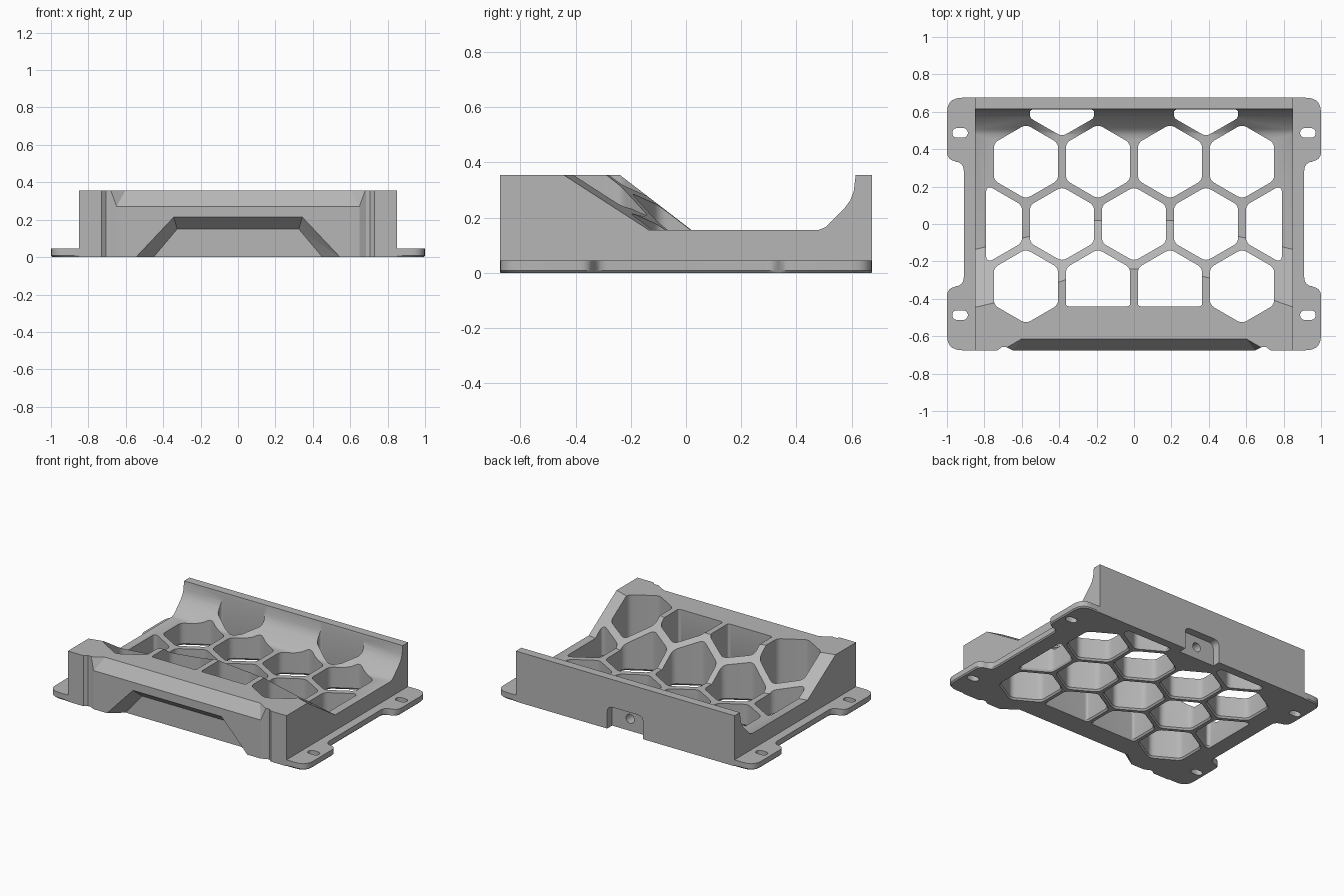
import bpy, bmesh, math
from mathutils import Vector

if "Cube" in bpy.data.objects:
    bpy.data.objects.remove(bpy.data.objects["Cube"])

grey = bpy.data.materials.new("satin grey")
grey.use_nodes = True
grey.diffuse_color = (0.47, 0.47, 0.47, 1)
grey.node_tree.nodes["Principled BSDF"].inputs["Base Color"].default_value = (0.47, 0.47, 0.47, 1)


def make(name, bm):
    bmesh.ops.recalc_face_normals(bm, faces=bm.faces[:])
    mesh = bpy.data.meshes.new(name)
    bm.to_mesh(mesh)
    bm.free()
    mesh.materials.append(grey)
    ob = bpy.data.objects.new(name, mesh)
    bpy.context.collection.objects.link(ob)
    return ob


def loft(bm, rings):
    """Skin equal-length rings of points and cap both ends."""
    vs = [[bm.verts.new(p) for p in r] for r in rings]
    n = len(vs[0])
    for a, b in zip(vs, vs[1:]):
        for i in range(n):
            j = (i + 1) % n
            bm.faces.new((a[i], a[j], b[j], b[i]))
    bm.faces.new(vs[0][::-1])
    bm.faces.new(vs[-1])


def prism(bm, pts, z0, z1):
    loft(bm, [[(p[0], p[1], z) for p in pts] for z in (z0, z1)])


def hull(name, pts):
    bm = bmesh.new()
    for p in pts:
        bm.verts.new(p)
    res = bmesh.ops.convex_hull(bm, input=bm.verts[:])
    bmesh.ops.delete(bm, geom=[v for v in bm.verts if not v.link_faces], context='VERTS')
    return make(name, bm)


def rounded(pts, r, steps=5):
    """Round every corner of a flat outline."""
    pts = [Vector(p) for p in pts]
    out = []
    for i, p in enumerate(pts):
        a, b = pts[i - 1] - p, pts[(i + 1) % len(pts)] - p
        d = min(r, 0.45 * a.length, 0.45 * b.length)
        a, b = p + a.normalized() * d, p + b.normalized() * d
        for k in range(steps + 1):
            t = k / steps
            out.append(a * (1 - t) ** 2 + p * 2 * t * (1 - t) + b * t * t)
    return out


def clip(pts, axis, limit, sign):
    """Keep the part of an outline where sign * (coordinate - limit) <= 0."""
    out = []
    for i, p in enumerate(pts):
        q = pts[(i + 1) % len(pts)]
        dp, dq = sign * (p[axis] - limit), sign * (q[axis] - limit)
        if dp <= 0:
            out.append(p)
        if dp * dq < 0:
            out.append(p.lerp(q, dp / (dp - dq)))
    return out


def combine(target, other, op):
    mod = target.modifiers.new(op, 'BOOLEAN')
    mod.operation, mod.solver, mod.object = op, 'EXACT', other
    bpy.context.view_layer.objects.active = target
    bpy.ops.object.modifier_apply(modifier=mod.name)
    bpy.data.objects.remove(other)


# Main block
W, D, H = 0.85, 0.675, 0.355
bm = bmesh.new()
prism(bm, [(-W, -D), (W, -D), (W, D), (-W, D)], 0, H)
body = make("tray_body", bm)

# Cradle hollow: angled front ramp, flat floor and curved back
FLOOR = 0.155
cove = [(0.48, FLOOR), (0.505, 0.165), (0.575, 0.235), (0.595, 0.262),
        (0.608, 0.295), (0.615, H), (0.615, 0.45)]
rings = []
for x, foot, top in ((-W, -0.14, -0.45), (-0.2, 0.02, -0.24), (0.2, 0.02, -0.24), (W, -0.14, -0.45)):
    x *= 1.02 if abs(x) == W else 1
    lip = foot + (top - foot) * (0.45 - FLOOR) / (H - FLOOR)
    rings.append([(x, y, z) for y, z in [(lip, 0.45), (foot, FLOOR)] + cove])
bm = bmesh.new()
loft(bm, rings)
combine(body, make("cradle_cutter", bm), 'DIFFERENCE')

# Base flange with four mounting ears
quarter = [(0.91, 0.325), (1.0, 0.345), (1.0, D)]
outline = []
for sx, sy in ((1, 1), (-1, 1), (-1, -1), (1, -1)):
    part = [(sx * x, sy * y) for x, y in quarter]
    outline += part if sx * sy > 0 else part[::-1]
shape = rounded(outline, 0.08)
bm = bmesh.new()
loft(bm, [[(p.x * s, p.y * s, z) for p in shape] for s, z in ((0.992, 0), (1, 0.008), (1, 0.045))])
combine(body, make("flange", bm), 'UNION')

# Mounting slots
bm = bmesh.new()
for sx in (-1, 1):
    for sy in (-1, 1):
        slot = []
        for k in range(16):
            a = math.tau * (k + 0.5) / 16
            c = math.cos(a)
            slot.append((sx * 0.93 + 0.026 * c + math.copysign(0.016, c), sy * 0.487 + 0.026 * math.sin(a)))
        prism(bm, slot, -0.1, 0.2)
combine(body, make("slot_cutter", bm), 'DIFFERENCE')

# Honeycomb openings, trimmed at the edges of the field
PITCH, R = 0.385, 0.199
cells = [(PITCH * (i - 1.5), s, -0.44 if s < 0 and i in (1, 2) else -0.6)
         for s in (-1, 1) for i in range(4)]
cells += [(PITCH * i, 0, -0.6) for i in range(-2, 3)]
cells += [(PITCH * i, 2, -0.6) for i in (-1, 1)]
bm = bmesh.new()
for cx, row, low in cells:
    cy = row * PITCH * math.sqrt(3) / 2
    pts = [Vector((cx + R * math.sin(k * math.pi / 3), cy + R * math.cos(k * math.pi / 3)))
           for k in range(6)]
    for axis, limit, sign in ((0, 0.79, 1), (0, -0.79, -1), (1, 0.612, 1), (1, low, -1)):
        pts = clip(pts, axis, limit, sign)
    mid = sum(pts, Vector((0, 0))) / len(pts)
    pts = rounded(pts, 0.03, 4)
    flared = [mid + (p - mid) * 1.07 for p in pts]
    loft(bm, [[(p.x, p.y, z) for p in ring]
              for ring, z in ((flared, -0.005), (pts, 0.012), (pts, 0.6))])
combine(body, make("honeycomb_cutter", bm), 'DIFFERENCE')

# Front grip: sloped upper edge, side grooves and finger recess
slope = [(s * x, y, z) for s in (-1, 1) for x, y, z in
         ((0.6, -0.612, 0.36), (0.735, -0.69, 0.36), (0.66, -0.69, 0.25), (0.63, -0.655, 0.31))]
combine(body, hull("slope_cutter", slope), 'DIFFERENCE')
for s in (-1, 1):
    groove = [(s * x, y, z) for z in (-0.1, 0.5)
              for x, y in ((0.735, -0.68), (0.705, -0.657), (0.685, -0.657), (0.64, -0.68))]
    combine(body, hull("groove_cutter", groove), 'DIFFERENCE')
recess = [(s * x, y, z) for s in (-1, 1) for x, y, z in
          ((0.56, -0.68, -0.01), (0.345, -0.68, 0.218), (0.46, -0.60, -0.01), (0.325, -0.60, 0.15))]
combine(body, hull("recess_cutter", recess), 'DIFFERENCE')

# Rear latch pocket with a screw hole
pocket = [(-0.14, -0.05), (0.14, -0.05), (0.14, 0.16), (-0.14, 0.16)]
bm = bmesh.new()
loft(bm, [[(p.x, y, p.y) for p in rounded(pocket, 0.045)] for y in (0.62, 0.75)])
combine(body, make("pocket_cutter", bm), 'DIFFERENCE')
circle = [(0.032 * math.cos(k * math.tau / 20), 0.085 + 0.032 * math.sin(k * math.tau / 20))
          for k in range(20)]
bm = bmesh.new()
loft(bm, [[(x, y, z) for x, z in circle] for y in (0.55, 0.65)])
combine(body, make("screw_cutter", bm), 'DIFFERENCE')

# Smooth rounded walls, keep edges crisp
bpy.ops.object.select_all(action='DESELECT')
body.select_set(True)
bpy.context.view_layer.objects.active = body
bpy.ops.object.shade_smooth_by_angle(angle=math.radians(25))
